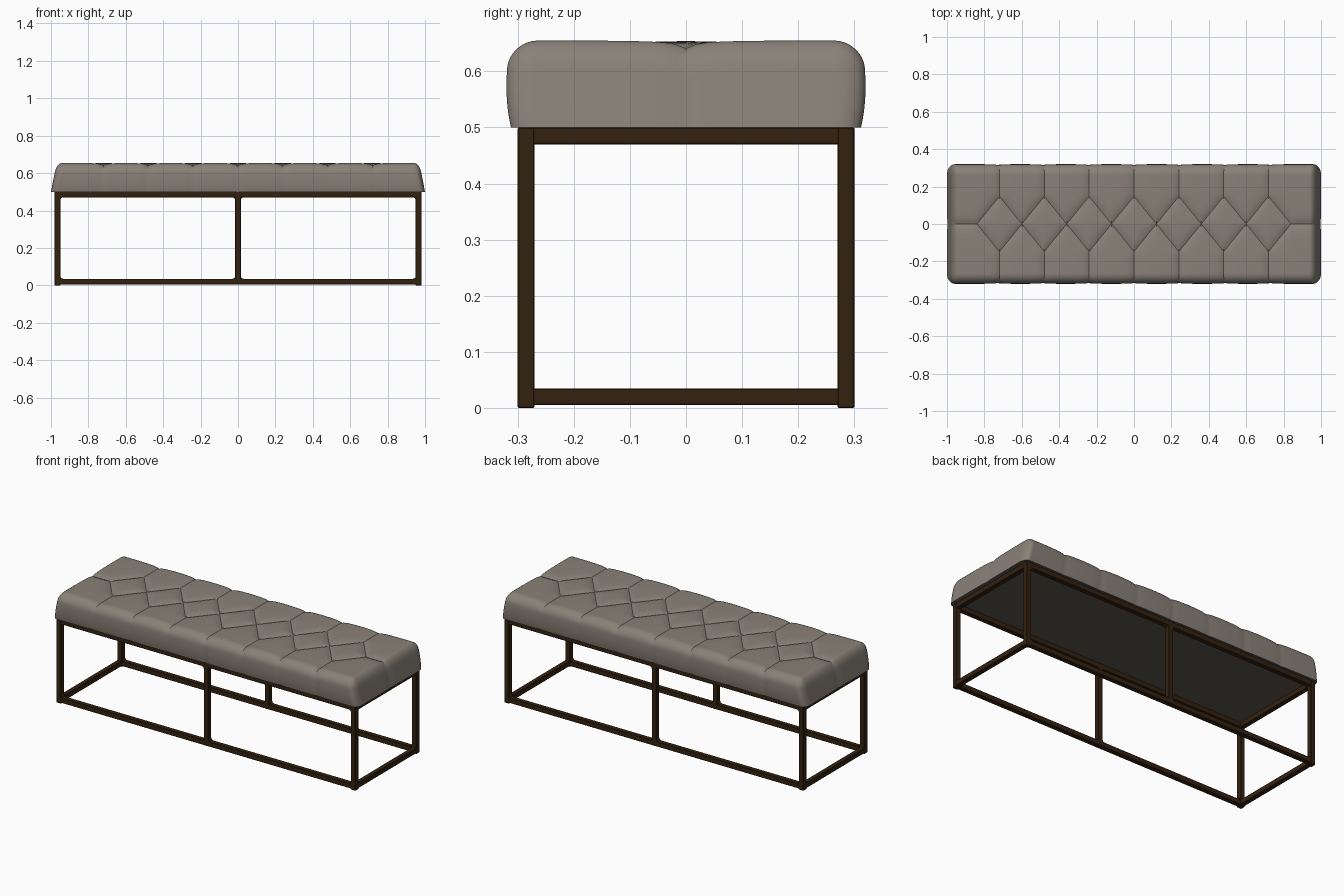
import bpy, bmesh, math
from mathutils import Vector

if "Cube" in bpy.data.objects:
    bpy.data.objects.remove(bpy.data.objects["Cube"])


def material(name, rgb):
    m = bpy.data.materials.new(name)
    m.diffuse_color = (*rgb, 1)
    m.use_nodes = True
    m.node_tree.nodes["Principled BSDF"].inputs["Base Color"].default_value = m.diffuse_color
    return m


FABRIC = material("taupe fabric", (0.25, 0.22, 0.185))
LINING = material("dark underside", (0.105, 0.10, 0.08))
METAL = material("dark bronze metal", (0.034, 0.016, 0.005))


def finish(bm, name, mats, angle):
    bmesh.ops.recalc_face_normals(bm, faces=bm.faces)
    me = bpy.data.meshes.new(name)
    bm.to_mesh(me)
    bm.free()
    ob = bpy.data.objects.new(name, me)
    bpy.context.collection.objects.link(ob)
    for m in mats:
        me.materials.append(m)
    bpy.ops.object.select_all(action='DESELECT')
    ob.select_set(True)
    bpy.context.view_layer.objects.active = ob
    bpy.ops.object.shade_smooth_by_angle(angle=math.radians(angle))
    return ob


def bar(name, lo, hi):
    bm = bmesh.new()
    bmesh.ops.create_cube(bm, size=1)
    lo, hi = Vector(lo), Vector(hi)
    for v in bm.verts:
        v.co = Vector([(lo[i] + hi[i]) / 2 + v.co[i] * (hi[i] - lo[i]) for i in range(3)])
    bmesh.ops.bevel(bm, geom=bm.edges[:], offset=0.002, segments=1, affect='EDGES')
    return finish(bm, name, [METAL], 30)


# ---- tufted cushion: rounded box with seams pressed in ----
S = 0.2465            # spacing of the seams
DY = 0.15             # half height of the diamonds
R = (0.03, 0.05, 0.05)
INNER = (0.97, 0.27, 0.605)


def both(vals):
    return [-v for v in reversed(vals[1:])] + vals


XS = both([i * S / 16 for i in range(63)] + [0.963, 0.97, 0.978, 0.986, 0.993, 1.0])
YS = both([i * DY / 8 for i in range(15)] + [0.27, 0.28, 0.29, 0.30, 0.31, 0.32])
ZS = [0.5, 0.515, 0.53, 0.55, 0.57, 0.59, 0.605, 0.615, 0.625, 0.635, 0.645, 0.655]


def seg(p, a, b):
    p, a, b = Vector(p), Vector(a), Vector(b)
    t = max(0, min(1, (p - a).dot(b - a) / (b - a).length_squared))
    return (p - a - t * (b - a)).length


def seam_distance(x, y):
    b = abs(y)
    u = abs(x - S * max(-3, min(3, round(x / S))))
    return min(seg((u, b), (S / 2, 0), (0, DY)),
               seg((u, b), (0, DY), (0, 1)),
               seg((abs(x), b), (3.5 * S, 0), (2, 0)))


def shape(p):
    q = Vector((max(-INNER[0], min(INNER[0], p[0])),
                max(-INNER[1], min(INNER[1], p[1])), min(INNER[2], p[2])))
    n = Vector([(p[i] - q[i]) / R[i] for i in range(3)]).normalized()
    c = q + Vector([n[i] * R[i] for i in range(3)])
    d = seam_distance(p[0], p[1])
    depth = 0.007 * math.exp(-d / 0.014) + 0.007 * math.exp(-d / 0.05)
    c -= n * depth * (0.3 + 0.7 * max(0, n.z))
    t = (c.z - 0.5) / 0.155
    c.x *= 1 - 0.03 * t
    c.y *= 1 - (0.025 * ((c.z - 0.57) / 0.07) ** 2 if c.z < 0.57
                else 0.02 * ((c.z - 0.57) / 0.085) ** 2)
    return c, d


bm = bmesh.new()
cache, seam_verts = {}, []


def vert(i, j, k):
    if (i, j, k) not in cache:
        co, d = shape((XS[i], YS[j], ZS[k]))
        v = cache[i, j, k] = bm.verts.new(co)
        if k == K and d < 1e-4:
            seam_verts.append(v)
    return cache[i, j, k]


I, J, K = len(XS) - 1, len(YS) - 1, len(ZS) - 1
for i in range(I):
    for j in range(J):
        bm.faces.new([vert(i + a, j + b, K) for a, b in ((0, 0), (1, 0), (1, 1), (0, 1))])
for k in range(K):
    for j in (0, J):
        for i in range(I):
            bm.faces.new([vert(i + a, j, k + b) for a, b in ((0, 0), (1, 0), (1, 1), (0, 1))])
    for i in (0, I):
        for j in range(J):
            bm.faces.new([vert(i, j + a, k + b) for a, b in ((0, 0), (1, 0), (1, 1), (0, 1))])
# diagonal seams follow real edges
bmesh.ops.connect_verts(bm, verts=seam_verts)
# flat underside
base = bmesh.ops.holes_fill(bm, edges=[e for e in bm.edges if e.is_boundary], sides=0)
for f in base["faces"]:
    f.material_index = 1
finish(bm, "cushion", [FABRIC, LINING], 28)

# ---- metal frame ----
W = 0.015
for sy, side in ((-1, "front"), (1, "back")):
    y0, y1 = sy * 0.285 - W, sy * 0.285 + W
    for x, place in ((-0.965, "left"), (0, "middle"), (0.965, "right")):
        z0 = 0.005 if x == 0 else 0
        bar(f"{side}_{place}_leg", (x - W, y0, z0), (x + W, y1, 0.5))
    for z, level in ((0.02, "bottom"), (0.485, "top")):
        bar(f"{side}_{level}_rail", (-0.955, y0 + 0.001, z - W), (0.955, y1 - 0.001, z + W))
    # small corner fillets in the two openings
    bm = bmesh.new()
    for x, dx in ((-0.95, 1), (-W, -1), (W, 1), (0.95, -1)):
        for z, dz in ((0.035, 1), (0.47, -1)):
            pts = [(-0.003, -0.003), (0.014, -0.003), (0.014, 0), (0.004, 0.004),
                   (0, 0.014), (-0.003, 0.014)]
            f = bm.faces.new([bm.verts.new((x + dx * a, y0 + 0.002, z + dz * b)) for a, b in pts])
            new = bmesh.ops.extrude_face_region(bm, geom=[f])["geom"]
            bmesh.ops.translate(bm, vec=(0, 2 * W - 0.004, 0),
                                verts=[g for g in new if isinstance(g, bmesh.types.BMVert)])
    finish(bm, f"{side}_corner_fillets", [METAL], 30)

for sx, side in ((-1, "left"), (1, "right")):
    x0, x1 = sx * 0.965 - W, sx * 0.965 + W
    for z, level in ((0.02, "bottom"), (0.485, "top")):
        bar(f"{side}_{level}_rail", (x0 + 0.001, -0.275, z - W), (x1 - 0.001, 0.275, z + W))
